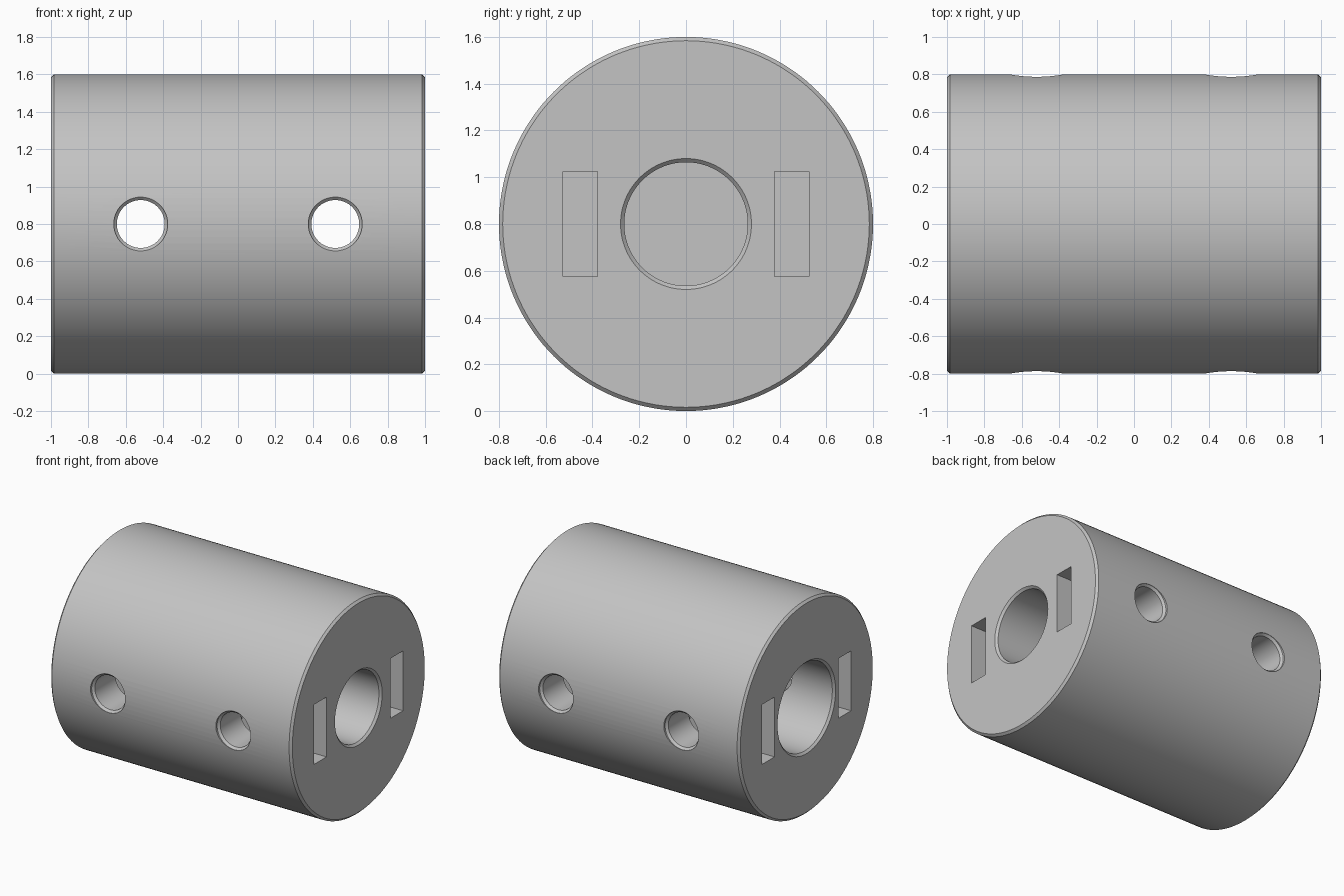
import bpy, bmesh, math
from mathutils import Matrix, Vector

old = bpy.data.objects.get("Cube")
if old:
    bpy.data.objects.remove(old, do_unlink=True)

RADIUS, HALF, BEVEL = 0.8, 1.0, 0.016
BORE_RIGHT, BORE_LEFT = 0.328, 0.264   # bore radii at the -x and +x ends
WALL = 0.04                            # half thickness of the wall between the bores
HOLE, HOLE_X = 0.128, 0.52             # cross hole radius and distance from centre
CENTRE = Matrix.Translation((0, 0, RADIUS))

grey = bpy.data.materials.new("plain grey")
grey.use_nodes = True
colour = (0.55, 0.55, 0.55, 1)
grey.diffuse_color = colour
grey.node_tree.nodes["Principled BSDF"].inputs["Base Color"].default_value = colour


def add_object(name, bm, matrix):
    """Turn a bmesh into a linked object with the grey material."""
    bm.transform(matrix)
    bmesh.ops.recalc_face_normals(bm, faces=bm.faces[:])
    mesh = bpy.data.meshes.new(name)
    bm.to_mesh(mesh)
    bm.free()
    mesh.materials.append(grey)
    obj = bpy.data.objects.new(name, mesh)
    bpy.context.collection.objects.link(obj)
    return obj


def lathe(name, profile, steps, matrix):
    """Revolve (along, radius) points about the x axis."""
    bm = bmesh.new()
    verts = [bm.verts.new((x, 0, r)) for x, r in profile]
    edges = [bm.edges.new(pair) for pair in zip(verts, verts[1:])]
    bmesh.ops.spin(bm, geom=verts + edges, cent=(0, 0, 0), axis=(1, 0, 0),
                   angle=math.tau, steps=steps, use_merge=True)
    bmesh.ops.remove_doubles(bm, verts=bm.verts[:], dist=0.0001)
    return add_object(name, bm, matrix)


def end_profile(side, bore):
    """Half section of one end, from the middle wall out to the rim."""
    return [(side * WALL, 0), (side * WALL, bore),
            (side * (HALF - BEVEL), bore), (side * HALF, bore + BEVEL),
            (side * HALF, RADIUS - BEVEL), (side * (HALF - BEVEL), RADIUS)]


# Bevelled cylinder with a blind bore in each end
body = lathe("coupling_body",
             end_profile(-1, BORE_RIGHT) + end_profile(1, BORE_LEFT)[::-1],
             144, CENTRE)

cutters = []
for side in (-1, 1):
    # Cross hole through both walls, countersunk at the outer surface
    half = [(0.77, HOLE), (0.785, HOLE + BEVEL), (0.9, HOLE + BEVEL), (0.9, 0)]
    profile = [(-x, r) for x, r in half[::-1]] + half
    place = Matrix.Translation((side * HOLE_X, 0, RADIUS)) @ Matrix.Rotation(math.pi / 2, 4, 'Z')
    cutters.append(lathe("cross_hole_cutter", profile, 64, place))

    # Nut slots sunk into the end face on both sides of the bore
    for across in (-1, 1):
        bm = bmesh.new()
        bmesh.ops.create_cube(bm, size=1)
        bmesh.ops.scale(bm, vec=Vector((0.8, 0.147, 0.448)), verts=bm.verts[:])
        place = Matrix.Translation((side * 0.7, across * 0.453, RADIUS))
        cutters.append(add_object("nut_slot_cutter", bm, place))

# Cut every opening, then discard the cutters
bpy.context.view_layer.objects.active = body
for cutter in cutters:
    cutter.hide_render = True
    mod = body.modifiers.new("cut", 'BOOLEAN')
    mod.operation = 'DIFFERENCE'
    mod.solver = 'EXACT'
    mod.object = cutter
    bpy.ops.object.modifier_apply(modifier=mod.name)
for cutter in cutters:
    bpy.data.objects.remove(cutter, do_unlink=True)

# Smooth curved walls, crisp edges
for obj in bpy.context.selected_objects:
    obj.select_set(False)
body.select_set(True)
bpy.ops.object.shade_smooth_by_angle(angle=math.radians(30))
